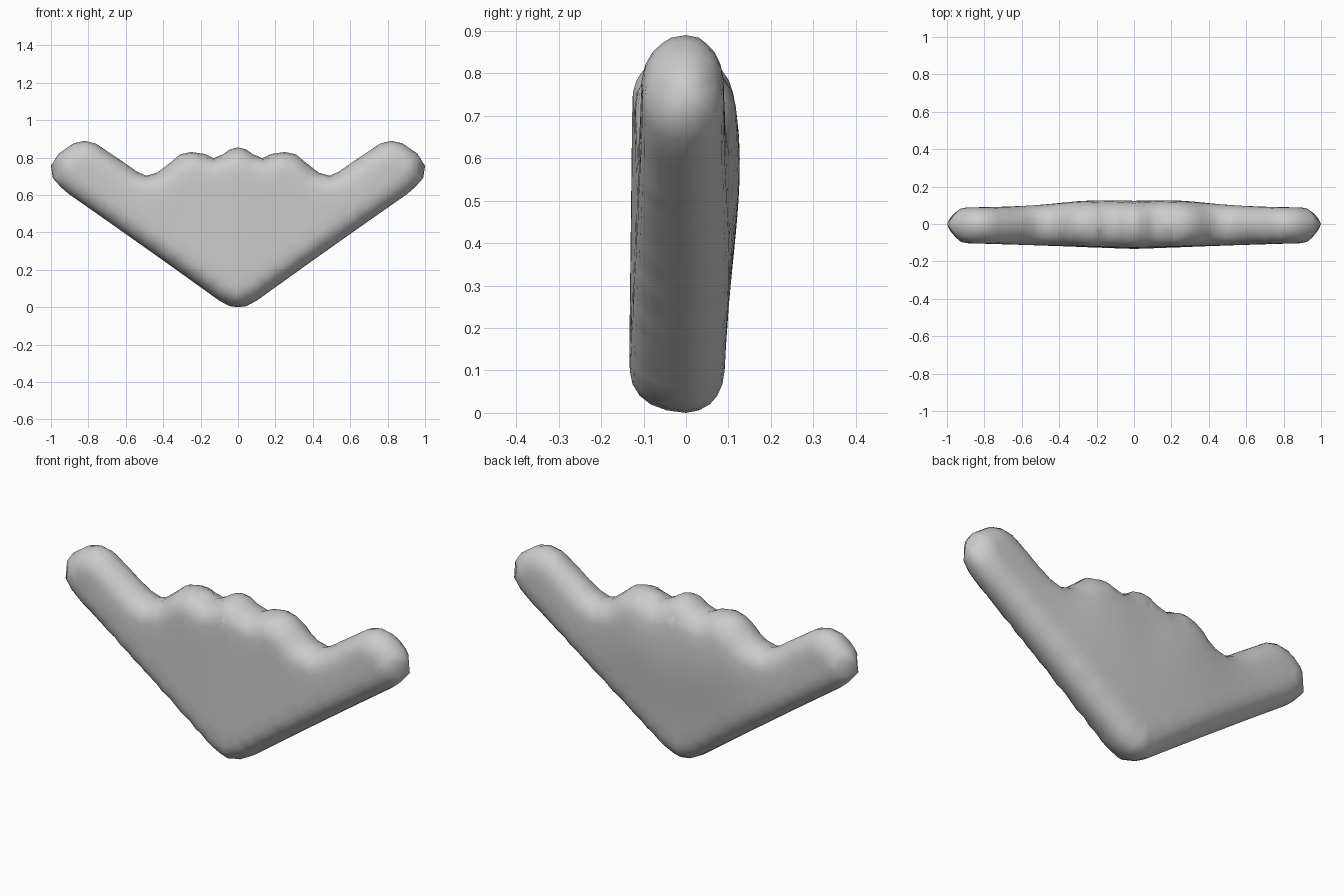
import bpy, bmesh, math
from mathutils import Vector
from mathutils.geometry import delaunay_2d_cdt, intersect_point_line

if "Cube" in bpy.data.objects:
    bpy.data.objects.remove(bpy.data.objects["Cube"])

# Right half of the planform outline (x, z), from nose round the tip to the scalloped tail
HALF = [(0, 0.0), (0.045, 0.006), (0.1, 0.035), (0.2, 0.107), (0.4, 0.25), (0.65, 0.427),
        (0.9, 0.602), (0.945, 0.64), (0.99, 0.69), (1.0, 0.755), (0.96, 0.82),
        (0.88, 0.876), (0.82, 0.89), (0.76, 0.875), (0.6, 0.767), (0.54, 0.725),
        (0.49, 0.703), (0.43, 0.72), (0.36, 0.775), (0.31, 0.817), (0.25, 0.83),
        (0.18, 0.82), (0.13, 0.797), (0.08, 0.818), (0.04, 0.845), (0, 0.855)]
CORNERS = [Vector(p) for p in HALF] + [Vector((-x, z)) for x, z in HALF[-2:0:-1]]
EDGES = list(zip(CORNERS, CORNERS[1:] + CORNERS[:1]))
RADIUS = 0.1


def edge_distance(p):
    best = 9.0
    for a, b in EDGES:
        q, t = intersect_point_line(p, a, b)
        q = a.lerp(b, min(1, max(0, t)))
        best = min(best, (p - Vector((q[0], q[1]))).length)
    return best


def inside(p):
    odd = False
    for a, b in EDGES:
        if (a.y > p.y) != (b.y > p.y) and p.x < a.x + (p.y - a.y) * (b.x - a.x) / (b.y - a.y):
            odd = not odd
    return odd


def front_depth(x, z):
    return 0.1 + 0.031 * (1 - abs(x)) * (1.08 - 0.4 * max(0, z - 0.2))


def back_depth(x, z):
    hump = math.exp(-((abs(x) - 0.25) / 0.2) ** 2 - ((z - 0.64) / 0.2) ** 2)
    body = math.exp(-(x / 0.5) ** 2 - ((z - 0.55) / 0.3) ** 2)
    return 0.088 + 0.012 * hump + 0.034 * body


# Resample the outline, then add rings following the rounded rim and a grid for the flats
rim, inner = [], []
for a, b in EDGES:
    n = max(1, round((b - a).length / 0.045))
    rim += [a.lerp(b, i / n) for i in range(n)]
count = len(rim)
for i, p in enumerate(rim):
    tangent = (rim[(i + 1) % count] - rim[i - 1]).normalized()
    normal = Vector((-tangent.y, tangent.x))
    for t in (0.06, 0.2, 0.4, 0.68, 1.0):
        q = p + normal * RADIUS * t
        if inside(q) and edge_distance(q) > 0.93 * RADIUS * t:
            inner.append(q)
for i in range(-19, 20):
    for j in range(18):
        q = Vector((i * 0.05, j * 0.05))
        if inside(q) and edge_distance(q) > RADIUS * 1.25:
            inner.append(q)

loop = [(i, (i + 1) % count) for i in range(count)]
verts, _, faces, *_ = delaunay_2d_cdt(rim + inner, loop, [], 1, 1e-4)

# Puff the planform out to both sides with a rounded rim
bm = bmesh.new()
for side, depth in ((-1, front_depth), (1, back_depth)):
    shell = []
    for p in verts:
        t = min(1, edge_distance(p) / RADIUS)
        round_off = math.sqrt(max(0, 1 - (1 - t) ** 2))
        shell.append(bm.verts.new((p.x, side * depth(p.x, p.y) * round_off, p.y)))
    for f in faces:
        bm.faces.new([shell[k] for k in f])
bmesh.ops.remove_doubles(bm, verts=bm.verts, dist=0.002)
bmesh.ops.smooth_vert(bm, verts=[v for v in bm.verts if abs(v.co.y) > 0.05],
                      factor=0.5, use_axis_y=True)
bmesh.ops.recalc_face_normals(bm, faces=bm.faces)

mesh = bpy.data.meshes.new("flying_wing")
bm.to_mesh(mesh)
bm.free()
mesh.shade_smooth()
wing = bpy.data.objects.new("flying_wing", mesh)
bpy.context.collection.objects.link(wing)
